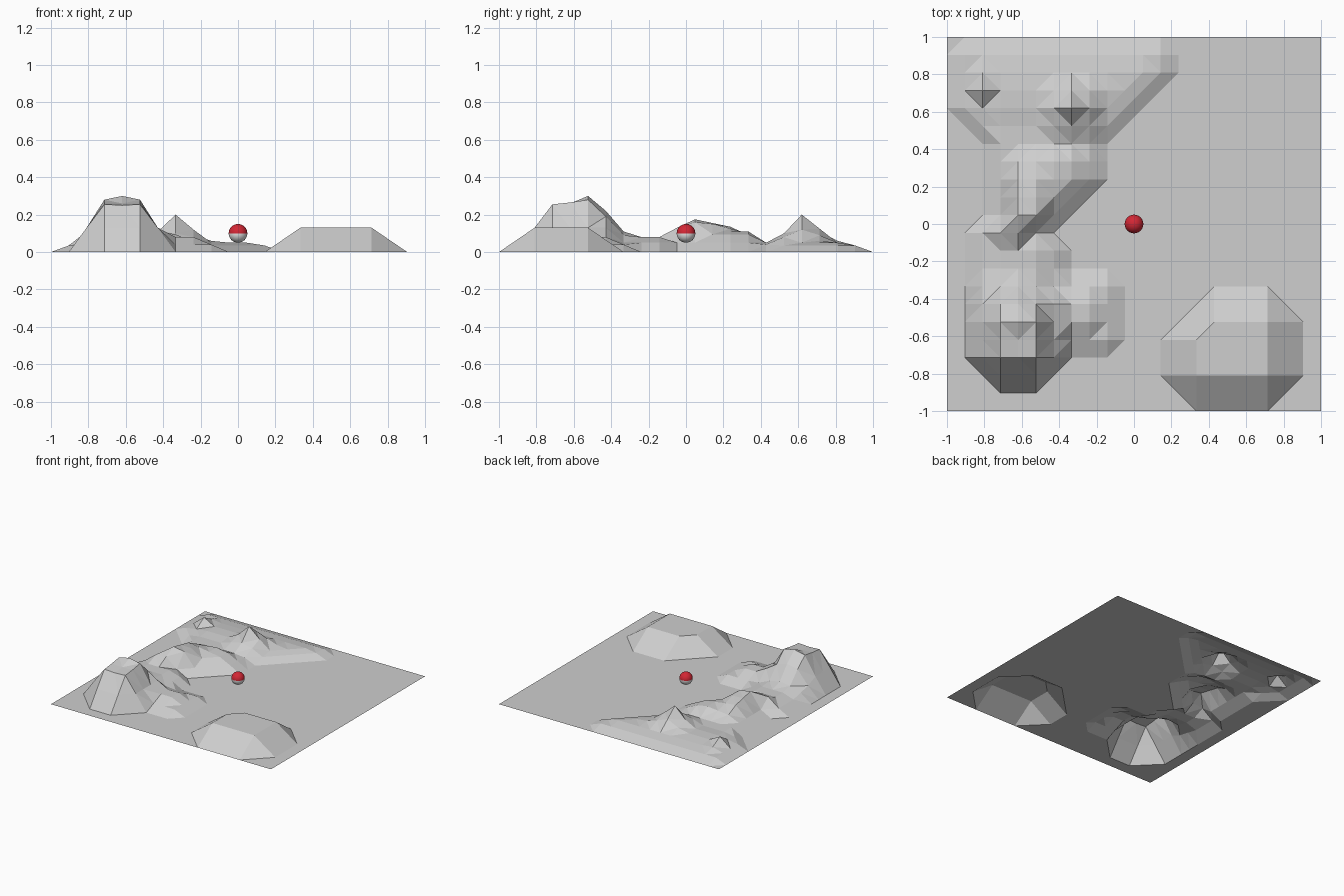
import bpy, bmesh

if "Cube" in bpy.data.objects:
    bpy.data.objects.remove(bpy.data.objects["Cube"])

CELLS = 21  # terrain is a 21 x 21 grid over 2 x 2 units


def material(name, rgb):
    m = bpy.data.materials.new(name)
    m.diffuse_color = (*rgb, 1)
    m.use_nodes = True
    m.node_tree.nodes["Principled BSDF"].inputs["Base Color"].default_value = m.diffuse_color
    return m


grey = material("stone grey", (0.62, 0.62, 0.62))
red = material("red", (0.65, 0.02, 0.035))
white = material("white", (0.8, 0.8, 0.8))

# Hills: octagonal footprint in grid cells (i0, j0, i1, j1),
# corner cuts (front left, front right, back right, back left), height per ring inward
HILLS = [
    ((12, 0, 20, 7), (2, 2, 2, 3), (0, .065, .13)),          # plateau
    ((1, 1, 7, 8), (2, 2, 2, 1), (0, .13, .255)),            # tall mountain
    ((5, 3, 10, 8), (1, 1, 1, 1), (0, .04, .08)),            # mountain foot
    ((1, 6, 7, 11), (1, 1, 2, 1), (0, .05, .08)),            # saddle
    ((2, 8, 9, 17), (2, 5, 1, 1), (0, .05, .095, .11)),      # middle ridge
    ((0, 14, 13, 21), (3, 5, 1, 1), (0, .035, .05, .06)),    # back range
]
# Single raised or lowered grid points that shape the summits
PEAKS = {
    (3, 4): .265, (4, 4): .26, (5, 4): .265, (4, 3): .25,
    (3, 5): .28, (4, 5): .30, (5, 5): .28, (4, 6): .22, (3, 6): .2, (5, 6): .19,
    (2, 6): .09, (4, 7): .11, (3, 7): .10, (5, 7): .09, (2, 7): .07,
    (4, 10): .13, (3, 10): .12, (4, 11): .175, (5, 11): .16, (4, 12): .155,
    (5, 12): .15, (4, 13): .135, (5, 13): .125, (5, 14): .10, (4, 14): .09,
    (4, 15): .05, (5, 15): .05, (6, 15): .05, (7, 15): .05, (8, 15): .04,
    (7, 17): .20, (7, 18): .125, (6, 17): .11, (8, 17): .12, (7, 16): .10,
    (6, 16): .08, (8, 16): .08, (8, 18): .09, (6, 18): .08,
    (2, 18): .11, (2, 17): .05, (2, 19): .06,
}


def ground_height(i, j):
    z = 0
    for (i0, j0, i1, j1), (fl, fr, br, bl), rings in HILLS:
        l, r, f, b = i - i0, i1 - i, j - j0, j1 - j
        d = min(l, r, f, b, l + f - fl, r + f - fr, r + b - br, l + b - bl)
        if d > 0:
            z = max(z, rings[min(d, len(rings) - 1)])
    return PEAKS.get((i, j), z)


# Terrain
bm = bmesh.new()
bmesh.ops.create_grid(bm, x_segments=CELLS, y_segments=CELLS, size=1)
for v in bm.verts:
    v.co.z = ground_height(round((v.co.x + 1) * CELLS / 2), round((v.co.y + 1) * CELLS / 2))
bmesh.ops.triangulate(bm, faces=bm.faces[:], quad_method='SHORT_EDGE')
mesh = bpy.data.meshes.new("terrain")
bm.to_mesh(mesh)
bm.free()
mesh.materials.append(grey)
bpy.context.collection.objects.link(bpy.data.objects.new("terrain", mesh))

# Ball: red upper half, white lower half
bpy.ops.mesh.primitive_uv_sphere_add(segments=32, ring_count=16, radius=0.05, location=(0, 0, 0.1))
ball = bpy.context.object
ball.name = "ball"
ball.data.materials.append(red)
ball.data.materials.append(white)
for p in ball.data.polygons:
    p.material_index = 0 if p.center.z > 0 else 1
bpy.ops.object.shade_smooth()
